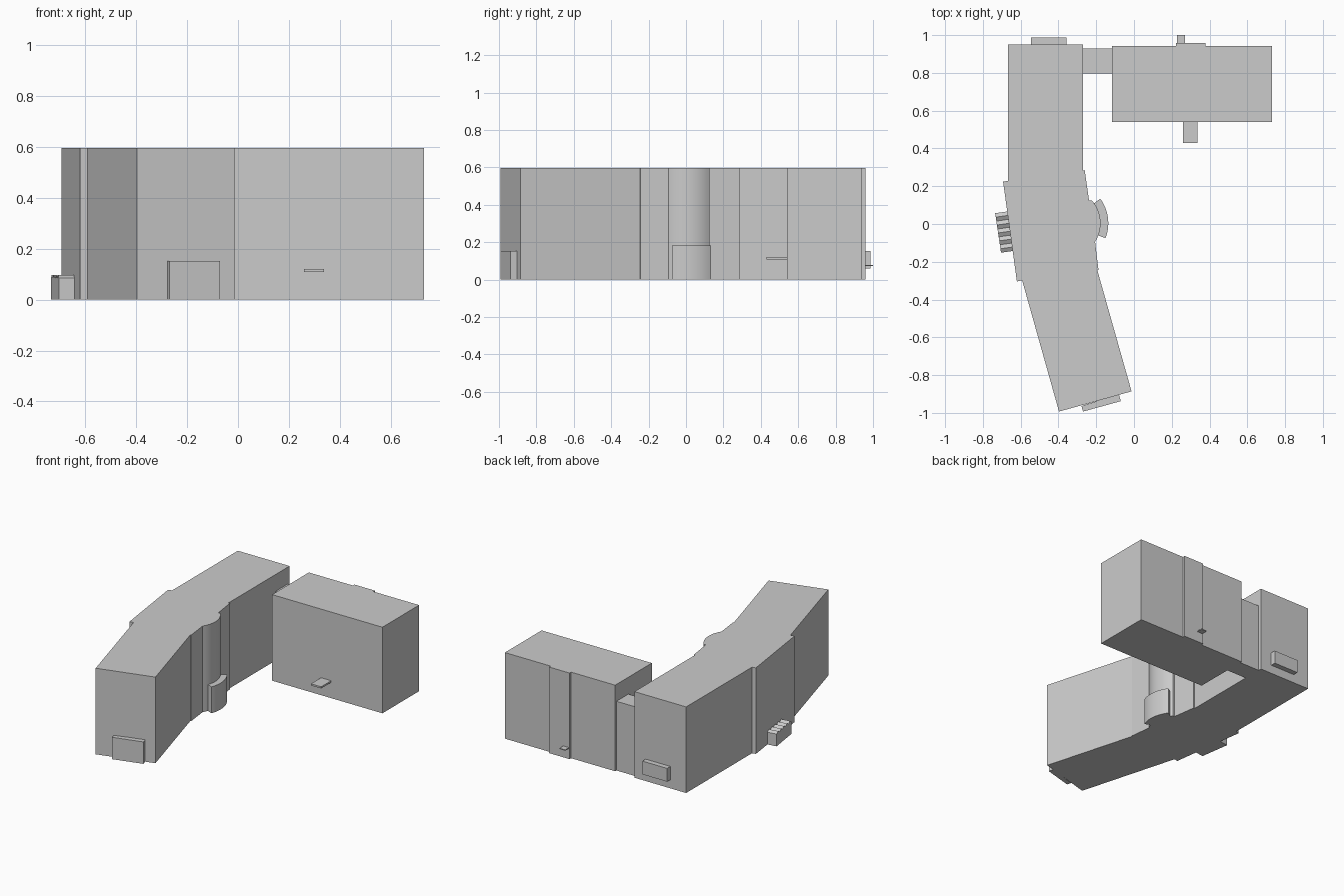
import bpy, bmesh, math
from mathutils import Vector

if "Cube" in bpy.data.objects:
    bpy.data.objects.remove(bpy.data.objects["Cube"])


def prism(name, pts, z0, z1, smooth=False):
    """Extrude a plan outline (anticlockwise) from z0 to z1."""
    bm = bmesh.new()
    face = bm.faces.new([bm.verts.new((x, y, z0)) for x, y in pts])
    top = bmesh.ops.extrude_face_region(bm, geom=[face])["geom"]
    for v in top:
        if isinstance(v, bmesh.types.BMVert):
            v.co.z = z1
    bmesh.ops.recalc_face_normals(bm, faces=bm.faces)
    mesh = bpy.data.meshes.new(name)
    bm.to_mesh(mesh)
    bm.free()
    obj = bpy.data.objects.new(name, mesh)
    bpy.context.collection.objects.link(obj)
    if smooth:
        bpy.context.view_layer.objects.active = obj
        obj.select_set(True)
        bpy.ops.object.shade_smooth_by_angle(angle=math.radians(30))
        obj.select_set(False)
    return obj


def box(name, x0, x1, y0, y1, z0, z1):
    return prism(name, [(x0, y0), (x1, y0), (x1, y1), (x0, y1)], z0, z1)


def arc(r, a0, a1, n=14):
    """Points around the centre of the round bay."""
    angles = [math.radians(a0 + (a1 - a0) * i / n) for i in range(n + 1)]
    return [(-0.357 + r * math.cos(a), 0.004 + r * math.sin(a)) for a in angles]


H = 0.597

# Bent main wing with its round bay on the courtyard side
outline = [(-0.667, 0.951), (-0.667, 0.229), (-0.693, 0.224), (-0.62, -0.304),
           (-0.592, -0.299), (-0.397, -0.993), (-0.013, -0.886), (-0.194, -0.245),
           (-0.188, -0.244)]
outline += arc(0.18, -33, 42)
outline += [(-0.238, 0.124), (-0.261, 0.285), (-0.27, 0.284), (-0.27, 0.951)]
prism("main_wing", outline, 0, H, smooth=True)

# Curved entrance lobby wrapped around the bay
prism("curved_lobby", arc(0.221, -21, 36) + arc(0.175, 36, -21), 0, 0.183, smooth=True)

# South porch, following the skewed end wall
prism("south_porch", [(-0.278, -0.964), (-0.27, -0.993), (-0.07, -0.938), (-0.08, -0.9)],
      0, 0.152)

# North window box
box("north_box", -0.546, -0.357, 0.945, 0.987, 0.06, 0.152)

# Second block, its rear pilaster and the link to the main wing
box("second_block", -0.116, 0.73, 0.54, 0.942, 0, H)
box("rear_pilaster", 0.222, 0.378, 0.93, 0.959, 0, H)
box("link", -0.275, -0.11, 0.798, 0.928, 0, 0.48)

# Thin door canopies
box("front_canopy", 0.259, 0.337, 0.43, 0.545, 0.109, 0.121)
box("rear_canopy", 0.227, 0.27, 0.955, 1.0, 0.073, 0.079)

# West annex with a ridged roof
teeth, eave, ridge = 5, 0.085, 0.097
south, north = Vector((-0.704, -0.152)), Vector((-0.735, 0.057))
depth = Vector((0.075, 0.011))
profile = [(0, 0), (1, 0)]
profile += [(1 - i / (2 * teeth), ridge if i % 2 else eave) for i in range(2 * teeth + 1)]
bm = bmesh.new()
rings = []
for off in (Vector((0, 0)), depth):
    ring = []
    for t, z in profile:
        p = south.lerp(north, t) + off
        ring.append(bm.verts.new((p.x, p.y, z)))
    rings.append(ring)
    bm.faces.new(ring)
n = len(profile)
for i in range(n):
    j = (i + 1) % n
    bm.faces.new((rings[0][i], rings[0][j], rings[1][j], rings[1][i]))
bmesh.ops.recalc_face_normals(bm, faces=bm.faces)
mesh = bpy.data.meshes.new("west_annex")
bm.to_mesh(mesh)
bm.free()
bpy.context.collection.objects.link(bpy.data.objects.new("west_annex", mesh))
